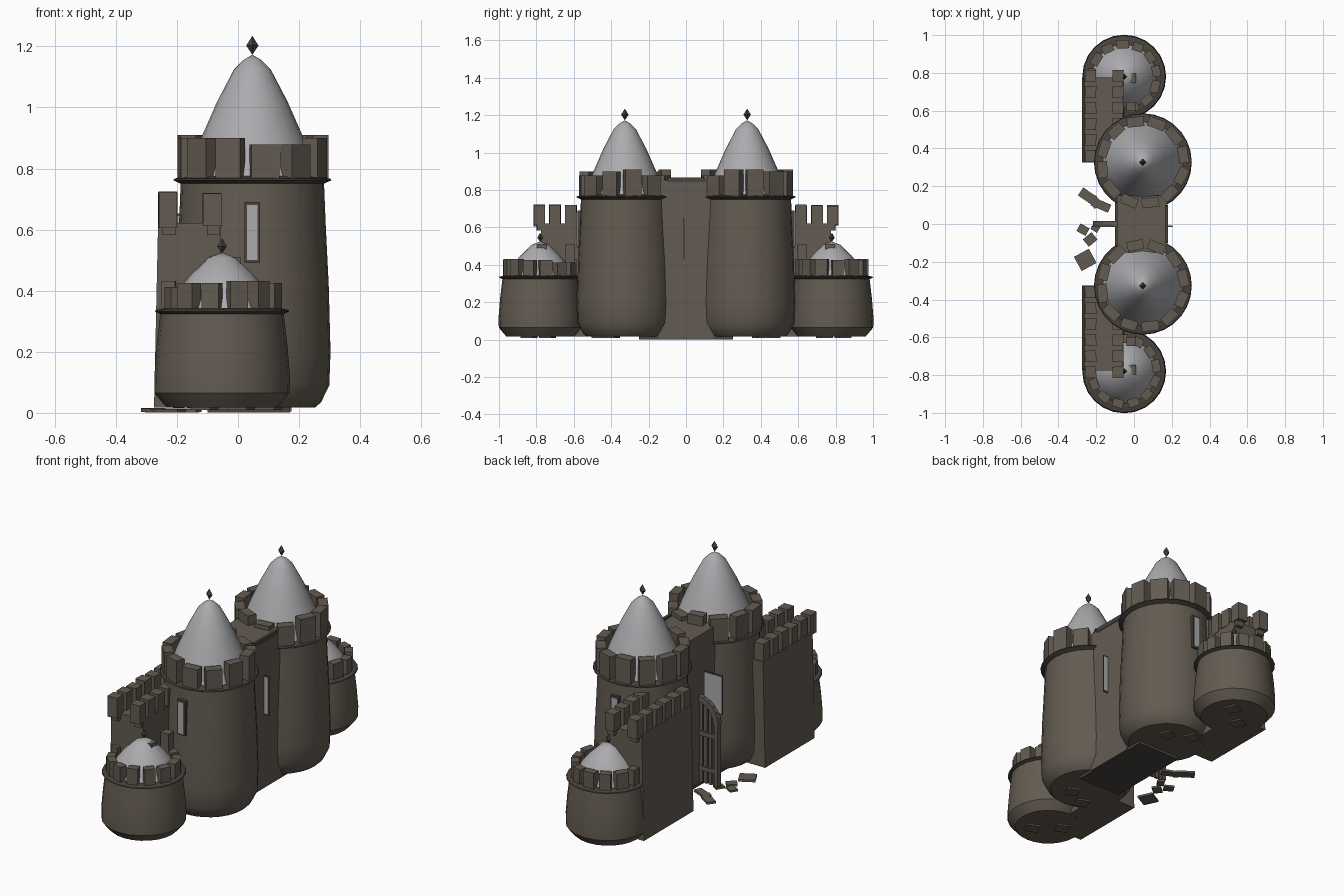
import bpy, bmesh, math, random
from mathutils import Matrix, Vector

if "Cube" in bpy.data.objects:
    bpy.data.objects.remove(bpy.data.objects["Cube"])

random.seed(4)


def material(name, color):
    m = bpy.data.materials.new(name)
    m.diffuse_color = (*color, 1)
    m.use_nodes = True
    m.node_tree.nodes["Principled BSDF"].inputs["Base Color"].default_value = m.diffuse_color
    return m


STONE = material("brown stone", (0.125, 0.105, 0.083))
ROOF = material("pale grey roof", (0.41, 0.41, 0.43))
TRIM = material("dark stone", (0.065, 0.056, 0.048))


def finish(bm, name, mat, smooth=False):
    bmesh.ops.recalc_face_normals(bm, faces=bm.faces)
    mesh = bpy.data.meshes.new(name)
    bm.to_mesh(mesh)
    bm.free()
    ob = bpy.data.objects.new(name, mesh)
    bpy.context.collection.objects.link(ob)
    mesh.materials.append(mat)
    if smooth:
        bpy.ops.object.select_all(action='DESELECT')
        ob.select_set(True)
        bpy.context.view_layer.objects.active = ob
        bpy.ops.object.shade_smooth_by_angle(angle=math.radians(35))
    return ob


def add_box(bm, center, size, turn=0.0, tilt=0.0):
    mat = (Matrix.Translation(center) @ Matrix.Rotation(turn, 4, 'Z')
           @ Matrix.Rotation(tilt, 4, 'X') @ Matrix.Diagonal((*size, 1)))
    return bmesh.ops.create_cube(bm, size=1, matrix=mat)['verts']


def box(name, center, size, mat=STONE):
    bm = bmesh.new()
    add_box(bm, center, size)
    return finish(bm, name, mat)


def lathe(name, profile, sides, x, y, mat, smooth=True):
    """Revolve (radius, height) points around a vertical axis at x, y."""
    bm = bmesh.new()
    rings = []
    for r, z in profile:
        if r == 0:
            rings.append([bm.verts.new((x, y, z))] * sides)
        else:
            rings.append([bm.verts.new((x + r * math.cos(2 * math.pi * i / sides),
                                        y + r * math.sin(2 * math.pi * i / sides), z))
                          for i in range(sides)])
    for a, b in zip(rings, rings[1:]):
        for i in range(sides):
            j = (i + 1) % sides
            bm.faces.new(list(dict.fromkeys((a[i], a[j], b[j], b[i]))))
    for ring, (r, z) in ((rings[0], profile[0]), (rings[-1], profile[-1])):
        if r > 0:
            bm.faces.new(ring)
    return finish(bm, name, mat, smooth)


def merlons(name, x, y, radius, count, z0, z1, width, depth):
    """Ring of slightly uneven battlement blocks."""
    bm = bmesh.new()
    for i in range(count):
        a = 2 * math.pi * (i + 0.35) / count
        top = z1 - random.choice((0, 0, 0.01, 0.03)) * (z1 - z0) / 0.14
        add_box(bm, (x + radius * math.cos(a), y + radius * math.sin(a), (z0 + top) / 2),
                (depth, width * random.uniform(0.9, 1.1), top - z0),
                a + random.uniform(-0.12, 0.12))
    finish(bm, name, STONE)


for s, side in ((-1, "front"), (1, "rear")):
    # Tall gate tower
    x, y = 0.047, 0.327 * s
    lathe(side + "_tall_tower", [(0.205, 0.017), (0.225, 0.035), (0.252, 0.09), (0.256, 0.2),
                                 (0.25, 0.42), (0.24, 0.62), (0.234, 0.77)], 28, x, y, STONE)
    lathe(side + "_tall_ledge", [(0.23, 0.748), (0.259, 0.762), (0.255, 0.767), (0.22, 0.775)],
          28, x, y, TRIM, False)
    merlons(side + "_tall_battlement", x, y, 0.217, 12, 0.765, 0.91, 0.092, 0.052)
    lathe(side + "_tall_roof", [(0.215, 0.77), (0.168, 0.9), (0.115, 1.02), (0.06, 1.125),
                                (0.03, 1.155), (0, 1.173)], 24, x, y, ROOF)
    lathe(side + "_tall_finial", [(0, 1.173), (0.02, 1.203), (0, 1.235)], 4, x, y, TRIM, False)

    # Low corner tower
    x, y = -0.052, 0.78 * s
    lathe(side + "_low_tower", [(0.18, 0.017), (0.192, 0.03), (0.221, 0.065), (0.222, 0.12),
                                (0.214, 0.22), (0.2, 0.34)], 24, x, y, STONE)
    lathe(side + "_low_ledge", [(0.197, 0.322), (0.22, 0.332), (0.217, 0.337), (0.19, 0.343)],
          24, x, y, TRIM, False)
    merlons(side + "_low_battlement", x, y, 0.172, 13, 0.337, 0.432, 0.062, 0.044)
    lathe(side + "_low_roof", [(0.172, 0.34), (0.145, 0.4), (0.105, 0.45), (0.045, 0.508),
                               (0, 0.525)], 20, x, y, ROOF)
    lathe(side + "_low_finial", [(0, 0.522), (0.015, 0.545), (0, 0.572)], 4, x, y, TRIM, False)

    # Curtain wall, leaning in slightly toward the top
    bm = bmesh.new()
    for v in add_box(bm, (-0.162, 0.55 * s, 0.32), (0.226, 0.45, 0.605)):
        if v.co.z > 0.3:
            v.co.x = -0.16 + (v.co.x + 0.162) * 0.9
    finish(bm, side + "_curtain_wall", STONE)

    # Two rows of wall battlements on small brackets
    bm = bmesh.new()
    for wx in (-0.23, -0.085):
        for i in range(6 if wx < -0.2 else 4):
            wy = (0.785 - 0.085 * i) * s
            turn = random.uniform(-0.06, 0.06)
            add_box(bm, (wx, wy, 0.665), (0.06, 0.06, 0.11 + random.uniform(-0.01, 0.01)), turn)
            add_box(bm, (wx + 0.004, wy - 0.01 * s, 0.598), (0.042, 0.045, 0.03), turn)
    finish(bm, side + "_wall_battlement", STONE)

    # Odd blocks between the towers, and footing stones below
    bm = bmesh.new()
    add_box(bm, (-0.015, 0.622 * s, 0.445), (0.05, 0.05, 0.13))
    add_box(bm, (-0.018, 0.772 * s, 0.495), (0.055, 0.05, 0.03))
    for fx, fy in ((0.1, 0.40), (-0.02, 0.46), (-0.11, 0.74), (0.01, 0.84)):
        add_box(bm, (fx, fy * s, 0.022), (0.07, 0.07, 0.026), 0.4 * s)
    finish(bm, side + "_loose_blocks", STONE)

    # Slit window on the outer side of the tall tower
    box(side + "_slit_frame", (0.047, 0.567 * s, 0.59), (0.05, 0.028, 0.2), TRIM)
    box(side + "_slit_pane", (0.047, 0.582 * s, 0.59), (0.034, 0.006, 0.18), ROOF)

# Gatehouse between the tall towers
box("gatehouse", (0.043, 0, 0.43), (0.265, 0.3, 0.85))
box("gatehouse_floor", (0.035, 0, 0.01), (0.27, 0.5, 0.018), TRIM)
box("gatehouse_parapet", (0.171, 0, 0.855), (0.016, 0.2, 0.025), TRIM)

# Thin window panels standing out from both gatehouse faces
for name, cx, w in (("outer", 0.188, 0.03), ("inner", -0.165, 0.11)):
    box(name + "_window_frame", (cx, -0.012, 0.54), (w + 0.008, 0.004, 0.225), TRIM)
    box(name + "_window_pane", (cx, -0.012, 0.54), (w, 0.008, 0.21), ROOF)

# Open half-arched door leaf: planks, rails and a curved rim
bm = bmesh.new()
x_in, width, spring = -0.085, 0.115, 0.37
arch = []
for i in range(7):
    a = math.pi / 2 * i / 6
    arch.append(Vector((x_in - width * math.sin(a), 0, spring + 0.125 * math.cos(a))))
for p, q in zip(arch, arch[1:]):
    d = q - p
    mat = (Matrix.Translation((p + q) / 2) @ d.to_track_quat('X', 'Y').to_matrix().to_4x4()
           @ Matrix.Diagonal((d.length * 1.1, 0.032, 0.032, 1)))
    bmesh.ops.create_cube(bm, size=1, matrix=mat)
for i in range(4):
    u = (i + 0.5) / 4
    top = spring + 0.125 * math.sqrt(1 - u * u)
    add_box(bm, (x_in - width * u, 0, top / 2 + 0.008), (0.021, 0.014, top - 0.016))
for z in (0.1, 0.3):
    add_box(bm, (x_in - width / 2, 0, z), (width, 0.028, 0.025))
add_box(bm, (x_in - width, 0, spring / 2 + 0.008), (0.025, 0.032, spring - 0.016))
finish(bm, "door_leaf", STONE)

# Rubble scattered in front of the door
bm = bmesh.new()
for rx, ry, w, d, t in ((-0.25, 0.15, 0.08, 0.05, -0.6), (-0.175, 0.1, 0.1, 0.045, -0.4),
                        (-0.205, 0.115, 0.05, 0.05, 0.7), (-0.27, -0.03, 0.055, 0.045, -0.5),
                        (-0.232, -0.082, 0.06, 0.05, 0.7), (-0.2, -0.015, 0.05, 0.04, 1.0),
                        (-0.258, -0.19, 0.09, 0.085, 0.5)):
    add_box(bm, (rx, ry, 0.008), (w, d, 0.012), t, 0.03)
finish(bm, "rubble", STONE)
